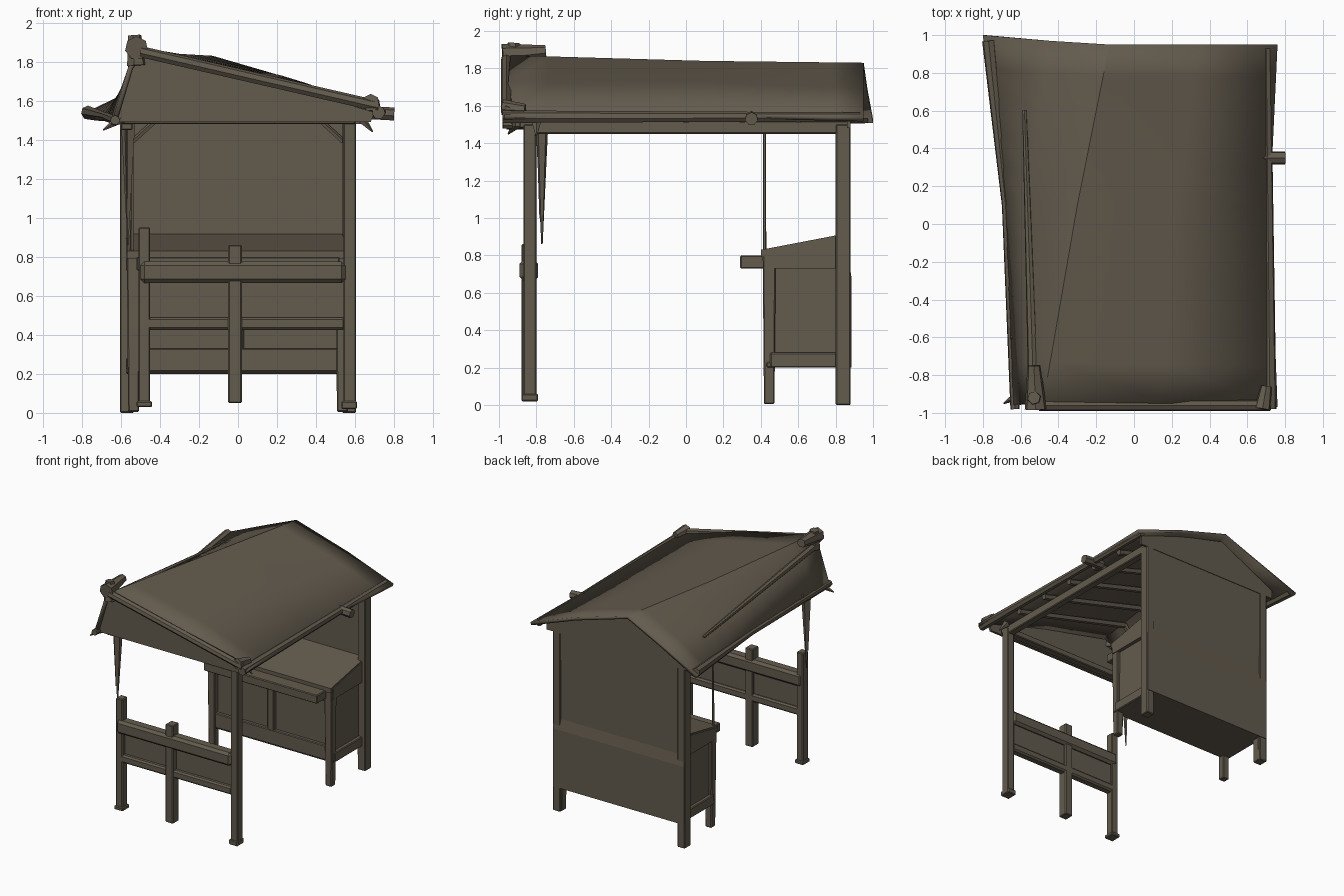
import bpy, bmesh, math
from mathutils import Vector

if "Cube" in bpy.data.objects:
    bpy.data.objects.remove(bpy.data.objects["Cube"])

COLOR = (0.125, 0.104, 0.075, 1)
wood = bpy.data.materials.new("weathered_wood")
wood.use_nodes = True
wood.diffuse_color = COLOR
shader = wood.node_tree.nodes["Principled BSDF"]
shader.inputs["Base Color"].default_value = COLOR
shader.inputs["Roughness"].default_value = 0.9


def finish(name, bm, bevel=0.0, smooth=False):
    bmesh.ops.recalc_face_normals(bm, faces=bm.faces)
    mesh = bpy.data.meshes.new(name)
    bm.to_mesh(mesh)
    bm.free()
    obj = bpy.data.objects.new(name, mesh)
    bpy.context.collection.objects.link(obj)
    mesh.materials.append(wood)
    if bevel:
        mod = obj.modifiers.new("Bevel", "BEVEL")
        mod.width, mod.segments = bevel, 1
    if smooth:
        bpy.ops.object.select_all(action="DESELECT")
        obj.select_set(True)
        bpy.context.view_layer.objects.active = obj
        bpy.ops.object.shade_smooth_by_angle(angle=math.radians(35))
    return obj


def box(name, x, y, z, bevel=0.006, taper=1.0):
    """Box from three (low, high) ranges; taper scales its lower end."""
    bm = bmesh.new()
    bmesh.ops.create_cube(bm, size=1)
    for v in bm.verts:
        t = taper if v.co.z < 0 else 1.0
        v.co = [sum(r) / 2 + c * s * (r[1] - r[0])
                for r, c, s in zip((x, y, z), v.co, (t, t, 1))]
    return finish(name, bm, bevel)


def log(name, a, b, r1, r2, sides=7):
    """Round timber from a to b with an end radius at each end."""
    a, b = Vector(a), Vector(b)
    bm = bmesh.new()
    bmesh.ops.create_cone(bm, cap_ends=True, segments=sides, radius1=r1,
                          radius2=r2, depth=(b - a).length)
    turn = (b - a).to_track_quat("Z", "Y")
    for v in bm.verts:
        v.co = turn @ v.co + (a + b) / 2
    return finish(name, bm, smooth=True)


def prism(name, axis, outline, low, high):
    """Flat outline extruded along x or y."""
    bm = bmesh.new()
    place = (lambda u, v, d: (d, u, v)) if axis == "x" else (lambda u, v, d: (u, d, v))
    face = bm.faces.new([bm.verts.new(place(u, v, low)) for u, v in outline])
    ext = bmesh.ops.extrude_face_region(bm, geom=[face])
    shift = Vector(place(0, 0, high - low))
    for v in ext["geom"]:
        if isinstance(v, bmesh.types.BMVert):
            v.co += shift
    return finish(name, bm)


# Twisted roof: sections from back to front, each eave, break, ridge, mid, eave
SECTIONS = [
    [(-.80, 1.0, 1.53), (-.45, .97, 1.69), (-.13, .95, 1.83), (.35, .95, 1.69), (.76, .95, 1.54)],
    [(-.70, .12, 1.51), (-.57, .12, 1.68), (-.30, .1, 1.84), (.22, .1, 1.73), (.72, .1, 1.56)],
    [(-.65, -.96, 1.48), (-.56, -.95, 1.78), (-.48, -.94, 1.87), (.15, -.95, 1.73), (.76, -.97, 1.55)],
]
bm = bmesh.new()
rows = []
STEPS = 5
for s0, s1 in zip(SECTIONS, SECTIONS[1:]):
    for i in range(STEPS + (s1 is SECTIONS[-1])):
        rows.append([bm.verts.new(Vector(p).lerp(Vector(q), i / STEPS))
                     for p, q in zip(s0, s1)])
for r0, r1 in zip(rows, rows[1:]):
    for i in range(len(r0) - 1):
        bm.faces.new((r0[i], r1[i], r1[i + 1], r0[i + 1]))
roof = finish("roof", bm, smooth=True)
if sum(p.normal.z for p in roof.data.polygons) < 0:
    roof.data.flip_normals()
shell = roof.modifiers.new("Thickness", "SOLIDIFY")
shell.thickness, shell.offset = 0.025, -1

# Gable panels under both ends of the roof
prism("front_gable", "y", [(-.64, 1.49), (-.56, 1.76), (-.48, 1.84), (.15, 1.70),
                           (.70, 1.54), (.68, 1.49)], -.93, -.91)
prism("back_gable", "y", [(-.66, 1.48), (-.66, 1.55), (-.15, 1.80), (.35, 1.67),
                          (.66, 1.55), (.66, 1.48)], .86, .88)

# Roof timbers
log("front_verge_pole", (-.50, -.96, 1.85), (.72, -.96, 1.57), .03, .03)
log("ridge_pole_end", (-.52, -.98, 1.87), (-.53, -.75, 1.89), .06, .035)
log("ridge_peg", (-.52, -.93, 1.78), (-.53, -.92, 1.935), .05, .035, 6)
log("left_edge_pole", (-.53, -.93, 1.80), (-.58, .6, 1.64), .03, .012)
log("left_eave_pole", (-.63, -.98, 1.50), (-.68, .1, 1.52), .025, .02)
log("left_back_pole", (-.68, .1, 1.52), (-.77, .97, 1.54), .02, .035)
log("right_eave_pole", (.72, -.98, 1.54), (.70, .93, 1.54), .035, .025)
log("right_eave_knob", (.68, -.98, 1.59), (.70, -.86, 1.58), .045, .03)
log("right_eave_peg", (.62, .35, 1.54), (.80, .35, 1.53), .035, .035)
log("left_eave_splinter", (-.60, -.9, 1.51), (-.69, -.95, 1.45), .03, .004, 5)
log("right_eave_splinter", (.62, -.8, 1.52), (.69, -.8, 1.44), .03, .004, 5)
for side, x in (("left", .57), ("right", -.57)):
    box(side + "_top_beam", (x - .03, x + .03), (-.87, .87), (1.45, 1.52))
box("front_top_beam", (-.6, .6), (-.89, -.83), (1.48, 1.53))
for i in range(5):
    y = -.6 + i * .3
    k = (.95 - y) / 1.9
    px, pz = -.15 - .32 * k, 1.78 + .03 * k
    log("long_rafter_%d" % i, (px, y, pz), (.66, y, 1.53), .025, .025, 5)
    log("short_rafter_%d" % i, (px, y, pz), (-.64, y, 1.53), .02, .02, 5)

# Posts of the frame and the back wall
for side, s in (("left", 1), ("right", -1)):
    x = sorted((s * .535, s * .605))
    box(side + "_back_post", x, (.80, .88), (0, 1.5))
    box(side + "_back_foot", sorted((s * .53, s * .6)), (.80, .87), (0, .2), .004, .85)
    log(side + "_brace", (s * .54, .84, 1.39), (s * .43, .84, 1.49), .014, .014, 5)
prism("back_wall", "x", [(.86, .2), (.885, .2), (.885, .68), (.872, .77), (.875, 1.5),
                         (.855, 1.5), (.855, .77)], -.6, .6)
log("thin_pole", (-.545, .42, .8), (-.54, .42, 1.6), .01, .007, 5)
log("broken_post", (-.555, -.77, 1.5), (-.565, -.77, .86), .035, .004, 5)
log("broken_post_splinter", (-.58, -.78, 1.5), (-.57, -.78, 1.0), .02, .004, 4)

# Counter with framed, sunken panels
prism("counter_top", "x", [(.40, .79), (.40, .83), (.87, .92), (.87, .88)], -.57, .57)
box("counter_floor", (-.57, .57), (.43, .87), (.2, .23))
box("counter_lip", (-.52, .52), (.29, .42), (.73, .80))
box("counter_front_panel", (-.54, .54), (.455, .47), (.22, .8), 0)
box("counter_lower_board", (-.54, .54), (.425, .46), (.21, .33))
box("counter_upper_rail", (-.54, .54), (.42, .46), (.70, .81))
box("counter_divider", (-.03, .03), (.425, .46), (.32, .72))
for side, s in (("left", 1), ("right", -1)):
    span = lambda a, b: sorted((s * a, s * b))
    box(side + "_counter_leg", span(.50, .57), (.41, .48), (0.005, .81), .006, .8)
    box(side + "_counter_side", span(.53, .545), (.45, .84), (.22, .8), 0)
    box(side + "_side_sill", span(.525, .575), (.45, .84), (.2, .28))
    prism(side + "_side_rail", "x", [(.42, .73), (.42, .82), (.84, .905), (.84, .73)],
          *span(.525, .575))

# Front fence, with one post running up to the roof
box("fence_right_post", (-.51, -.45), (-.87, -.80), (.04, .95))
box("fence_right_foot", (-.52, -.44), (-.88, -.79), (.03, .06))
box("fence_middle_post", (-.05, .02), (-.88, -.80), (.05, .86))
box("fence_left_post", (.54, .605), (-.87, -.80), (.03, 1.5))
box("fence_left_foot", (.53, .61), (-.88, -.79), (.02, .06))
box("fence_top_rail", (-.50, .55), (-.89, -.79), (.665, .775), .02)
box("fence_lower_rail", (-.48, .55), (-.87, -.80), (.425, .49), .012)
box("fence_panel", (-.48, .55), (-.835, -.82), (.48, .68), 0)
